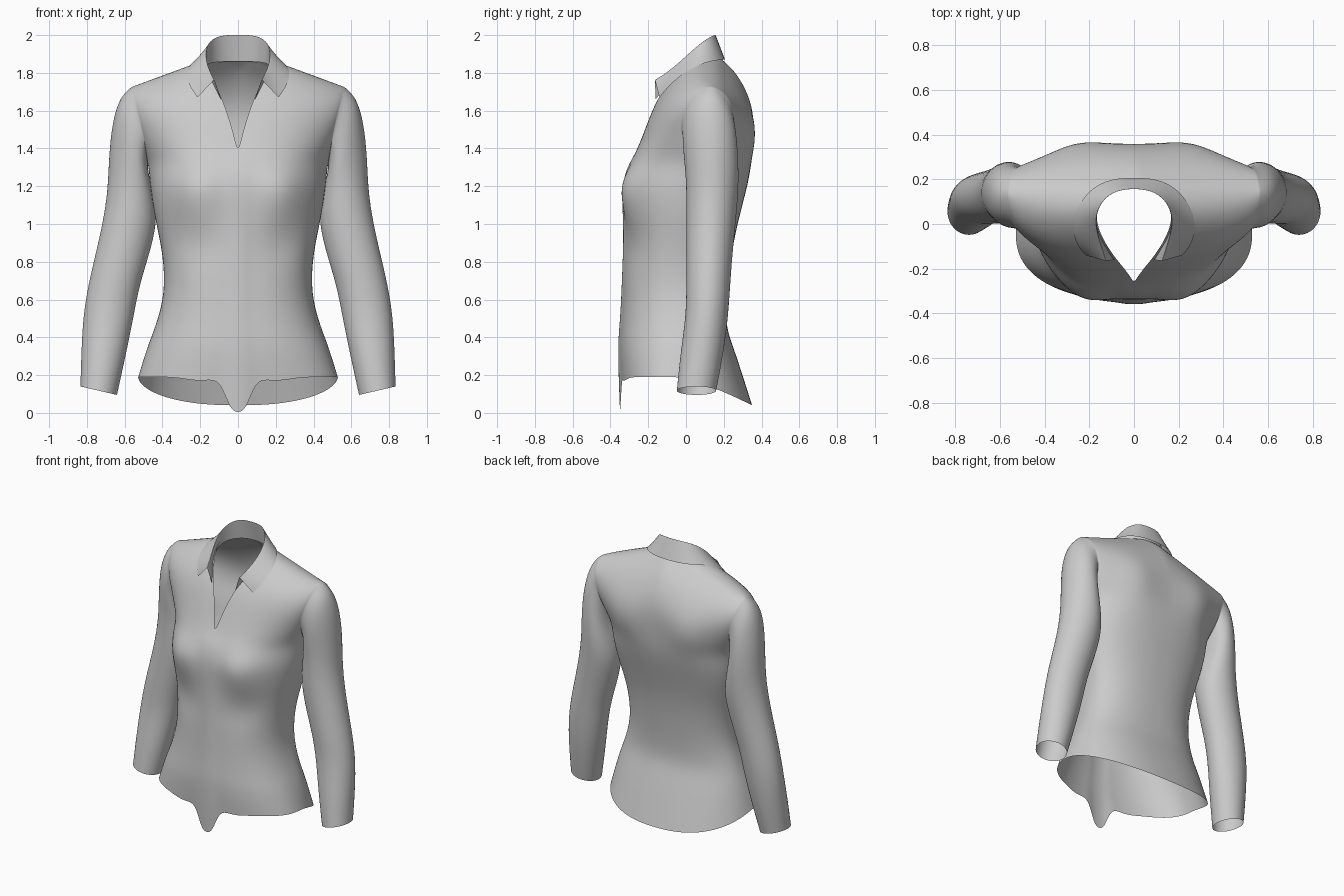
import bpy, bmesh
from math import sin, cos, pi, exp
from mathutils import Vector

cube = bpy.data.objects.get("Cube")
if cube:
    bpy.data.objects.remove(cube, do_unlink=True)

cloth = bpy.data.materials.new("grey cloth")
cloth.use_nodes = True
grey = (0.6, 0.6, 0.6, 1)
cloth.diffuse_color = grey
cloth.node_tree.nodes["Principled BSDF"].inputs["Base Color"].default_value = grey


def add_grid(bm, rows):
    """Skin a list of equally long point rows with quads."""
    grid = [[bm.verts.new(p) for p in row] for row in rows]
    for low, high in zip(grid, grid[1:]):
        for j in range(len(low) - 1):
            bm.faces.new((low[j], low[j + 1], high[j + 1], high[j]))


def finish(bm, name):
    """Weld, mirror and smooth a half garment piece."""
    bmesh.ops.remove_doubles(bm, verts=bm.verts, dist=0.001)
    bmesh.ops.recalc_face_normals(bm, faces=bm.faces)
    mesh = bpy.data.meshes.new(name)
    bm.to_mesh(mesh)
    bm.free()
    mesh.materials.append(cloth)
    for face in mesh.polygons:
        face.use_smooth = True
    obj = bpy.data.objects.new(name, mesh)
    bpy.context.collection.objects.link(obj)
    obj.modifiers.new("mirror", "MIRROR").merge_threshold = 0.002
    sub = obj.modifiers.new("smooth", "SUBSURF")
    sub.levels = sub.render_levels = 2
    sub.boundary_smooth = "PRESERVE_CORNERS"


def bell(x, centre, width, power=2):
    return exp(-(abs(x - centre) / width) ** power)


# Lower body rings: height, half width, front y, back y, side y
RINGS = [
    (0.19, 0.53, -0.342, 0.35, -0.04),
    (0.34, 0.485, -0.355, 0.255, -0.02),
    (0.45, 0.44, -0.345, 0.21, 0.0),
    (0.6, 0.395, -0.335, 0.215, 0.0),
    (0.75, 0.39, -0.33, 0.23, 0.01),
    (0.9, 0.41, -0.325, 0.25, 0.03),
    (1.05, 0.445, -0.325, 0.285, 0.06),
    (1.2, 0.465, -0.33, 0.325, 0.09),
    (1.31, 0.475, -0.3, 0.345, 0.11),
]
# Chest panels above the armpit: inner z, x, y then armhole z, x, y
SHOULDER = (1.88, 0.18, 0.05, 1.73, 0.565, 0.13)
FRONT = [
    (1.37, 0, -0.268, 1.4, 0.49, 0.015),
    (1.47, 0.02, -0.228, 1.49, 0.505, -0.025),
    (1.6, 0.06, -0.18, 1.57, 0.525, -0.025),
    (1.7, 0.1, -0.13, 1.645, 0.545, 0.005),
    (1.8, 0.15, -0.05, 1.705, 0.558, 0.06),
    SHOULDER,
]
BACK = [
    (1.44, 0, 0.355, 1.4, 0.49, 0.2),
    (1.56, 0, 0.36, 1.49, 0.505, 0.245),
    (1.68, 0, 0.335, 1.57, 0.525, 0.255),
    (1.8, 0, 0.27, 1.645, 0.545, 0.24),
    (1.87, 0, 0.2, 1.695, 0.557, 0.2),
    (1.88, 0.12, 0.16, 1.72, 0.563, 0.16),
    SHOULDER,
]
COLUMNS = 14


def panel(front):
    """Half of the front or back, from the centre line to the side."""
    specs = [(z, 0, yf if front else yb, z, w, ys) for z, w, yf, yb, ys in RINGS]
    specs += FRONT if front else BACK
    rows = []
    for i, (zi, xi, yi, zo, xo, yo) in enumerate(specs):
        # round section at the waist, easing flat into the sleeve above
        ease = 0.85 + 0.25 * min(max(i - len(RINGS) + 2, 0), 3)
        row = []
        for k in range(COLUMNS + 1):
            a = pi / 2 * (k / COLUMNS) ** 1.3
            s, f = sin(a) ** 0.85, cos(a) ** ease
            if k == COLUMNS:
                s, f = 1, 0
            x, z = xi + (xo - xi) * s, zi + (zo - zi) * s
            y = yo + (yi - yo) * f
            if front:   # bust, the hollow beneath it, and the button band
                y -= 0.07 * f * bell(x, 0.25, 0.14) * bell(z, 1.16, 0.13)
                y += 0.035 * f * bell(x, 0.25, 0.14) * bell(z, 0.94, 0.1)
                if z < 1.35:
                    y -= 0.008 * bell(x, 0, 0.06, 4)
            else:       # shoulder blades
                y += 0.035 * f * bell(x, 0.27, 0.14) * bell(z, 1.45, 0.14)
            if i == 0 and front:    # pointed tab at the front hem
                z -= 0.19 * bell(x, 0, 0.075, 4) + 0.02 * bell(x, 0.2, 0.1)
            elif i == 0:            # rounded tail
                z -= 0.15 * f ** 1.3
            row.append((x, y, z))
        rows.append(row)
    return rows


shirt = bmesh.new()
front_rows, back_rows = panel(True), panel(False)
add_grid(shirt, front_rows)
add_grid(shirt, back_rows)

# Sleeve, growing out of the armhole loop
first = len(RINGS) - 1
rise = [r[-1] for r in front_rows[first:]]
fall = [r[-1] for r in back_rows[first:]][::-1]
loop = rise + fall[1:]
angles = [pi * i / (len(rise) - 1) for i in range(len(rise))]
angles += [pi + pi * i / (len(fall) - 1) for i in range(1, len(fall))]
# inner x, z, outer x, z, front y, back y
SLEEVE = [
    (0.475, 1.27, 0.625, 1.675, -0.02, 0.265),
    (0.455, 1.2, 0.665, 1.55, -0.015, 0.275),
    (0.435, 1.1, 0.685, 1.36, 0, 0.28),
    (0.43, 1.0, 0.69, 1.15, 0, 0.27),
    (0.465, 0.85, 0.735, 0.92, 0, 0.25),
    (0.52, 0.68, 0.785, 0.72, 0, 0.235),
    (0.55, 0.52, 0.82, 0.53, 0, 0.225),
    (0.59, 0.32, 0.83, 0.33, -0.03, 0.2),
    (0.64, 0.095, 0.835, 0.14, -0.05, 0.16),
]
tube = [loop]
for xi, zi, xo, zo, yf, yb in SLEEVE:
    centre = Vector((xi + xo, yf + yb, zi + zo)) / 2
    across = Vector((xo - xi, 0, zo - zi)) * 0.515
    depth = Vector((0, (yb - yf) * 0.515, 0))
    tube.append([centre - across * cos(a) - depth * sin(a) for a in angles])
add_grid(shirt, tube)
finish(shirt, "shirt_body_and_sleeves")

# Collar: stand inside, fold on top, leaf outside (half, back to front)
BASE = [(0, .19, 1.86), (.1, .17, 1.86), (.17, .08, 1.85),
        (.17, -.02, 1.81), (.13, -.1, 1.74), (.09, -.16, 1.66)]
FOLD = [(0, .16, 2.005), (.1, .145, 2.005), (.16, .08, 1.965),
        (.175, 0, 1.89), (.15, -.09, 1.81), (.125, -.165, 1.765)]
LEAF = [(0, .21, 1.87), (.13, .2, 1.87), (.225, .13, 1.865),
        (.28, .02, 1.825), (.265, -.085, 1.74), (.215, -.14, 1.67)]


def between(a, b, t):
    return [Vector(p).lerp(Vector(q), t) for p, q in zip(a, b)]


collar = bmesh.new()
add_grid(collar, [between(BASE, FOLD, t) for t in (0, 0.5, 0.9, 1)]
         + [between(FOLD, LEAF, t) for t in (0.08, 0.5, 1)])
finish(collar, "collar")
